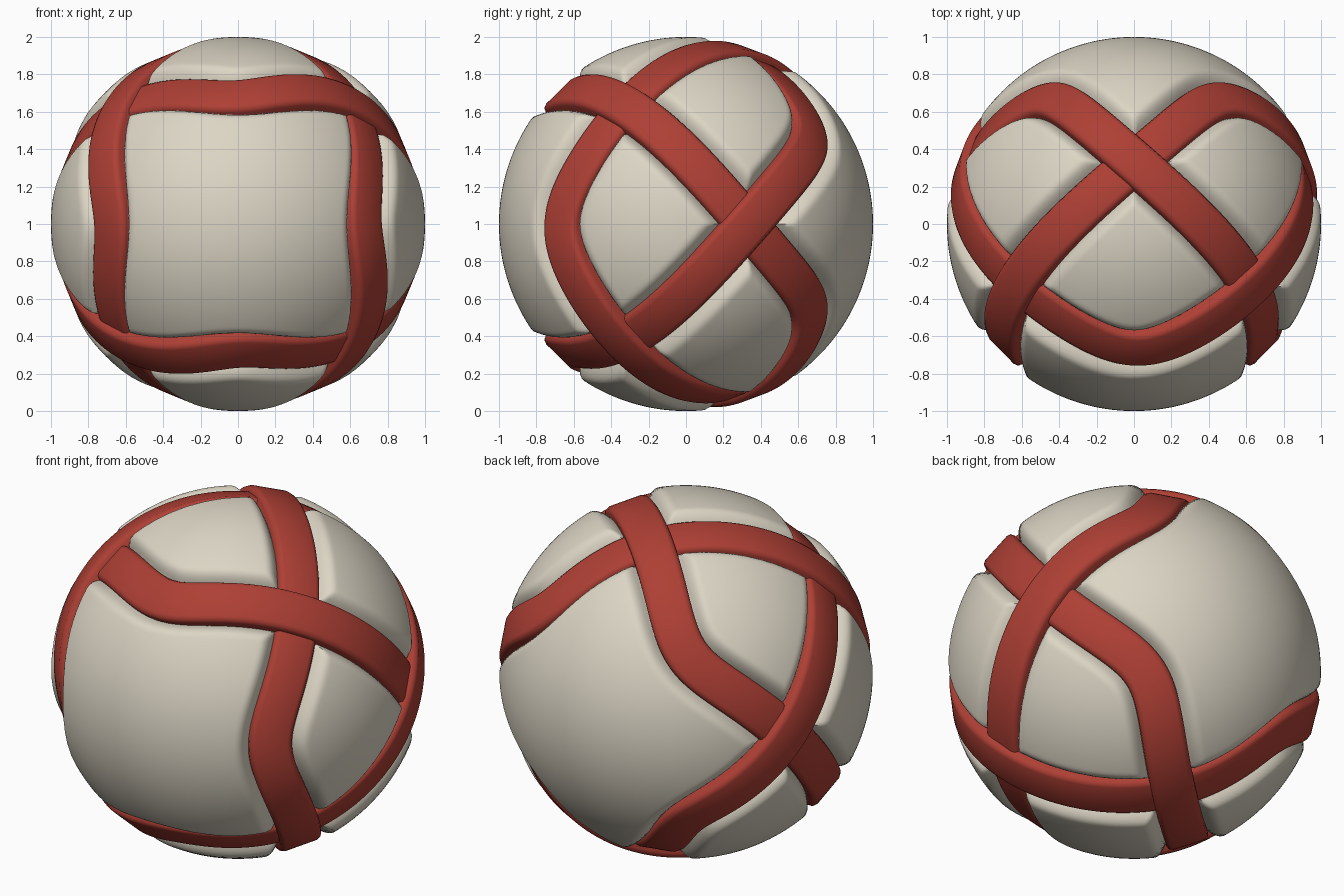
import bpy, bmesh
from math import sin, cos, sqrt, pi, radians
from mathutils import Vector, kdtree

if "Cube" in bpy.data.objects:
    bpy.data.objects.remove(bpy.data.objects["Cube"])

N = 900                      # samples along the closed strap
CENTRE = Vector((0, 0, 1))


def material(name, col):
    m = bpy.data.materials.new(name)
    m.diffuse_color = (*col, 1)
    m.use_nodes = True
    m.node_tree.nodes["Principled BSDF"].inputs["Base Color"].default_value = m.diffuse_color
    return m


def direction(a):
    """Unit direction of the woven path: three turns around the y axis."""
    y = -0.7 * cos(4 * a / 3)
    s = sqrt(1 - y * y)
    return Vector((s * sin(a), y, s * cos(a)))


def outer_radius(a):
    """Alternating over / under height of the strap's top face."""
    return 0.98 + 0.02 * sin(8 * a / 3)


def finish(bm, name, mat, angle):
    me = bpy.data.meshes.new(name)
    bm.to_mesh(me)
    bm.free()
    ob = bpy.data.objects.new(name, me)
    bpy.context.collection.objects.link(ob)
    me.materials.append(mat)
    bpy.ops.object.select_all(action='DESELECT')
    ob.select_set(True)
    bpy.context.view_layer.objects.active = ob
    bpy.ops.object.shade_smooth_by_angle(angle=radians(angle))
    return ob


angles = [6 * pi * i / N for i in range(N)]
tree = kdtree.KDTree(N)
for i, a in enumerate(angles):
    tree.insert(direction(a), i)
tree.balance()

# ball: sphere with a rounded groove sunk along the strap path
bm = bmesh.new()
bmesh.ops.create_icosphere(bm, subdivisions=7, radius=1)
for v in bm.verts:
    n = v.co.normalized()
    d = tree.find(n)[2]
    t = min(max((0.2 - d) / 0.085, 0), 1)
    v.co = CENTRE + n * (1 - 0.085 * t * t)
finish(bm, "ball", material("cream", (0.72, 0.67, 0.56)), 60)

# strap: bevelled rectangular section swept along the path
W, T, B = 0.117, 0.11, 0.03
profile = [(-W, -T), (-W, -B), (-W + 0.3 * B, -0.3 * B), (-W + B, 0),
           (W - B, 0), (W - 0.3 * B, -0.3 * B), (W, -B), (W, -T)]
bm = bmesh.new()
rings = []
for a in angles:
    n = direction(a)
    tangent = direction(a + 0.002) - direction(a - 0.002)
    side = tangent.cross(n).normalized()
    r = outer_radius(a)
    rings.append([bm.verts.new(CENTRE + n * (r + v) + side * u) for u, v in profile])
for i in range(N):
    p, q = rings[i], rings[(i + 1) % N]
    for j in range(len(profile)):
        k = (j + 1) % len(profile)
        bm.faces.new((p[j], p[k], q[k], q[j]))
bmesh.ops.recalc_face_normals(bm, faces=bm.faces)
finish(bm, "woven_strap", material("red", (0.42, 0.05, 0.035)), 60)
